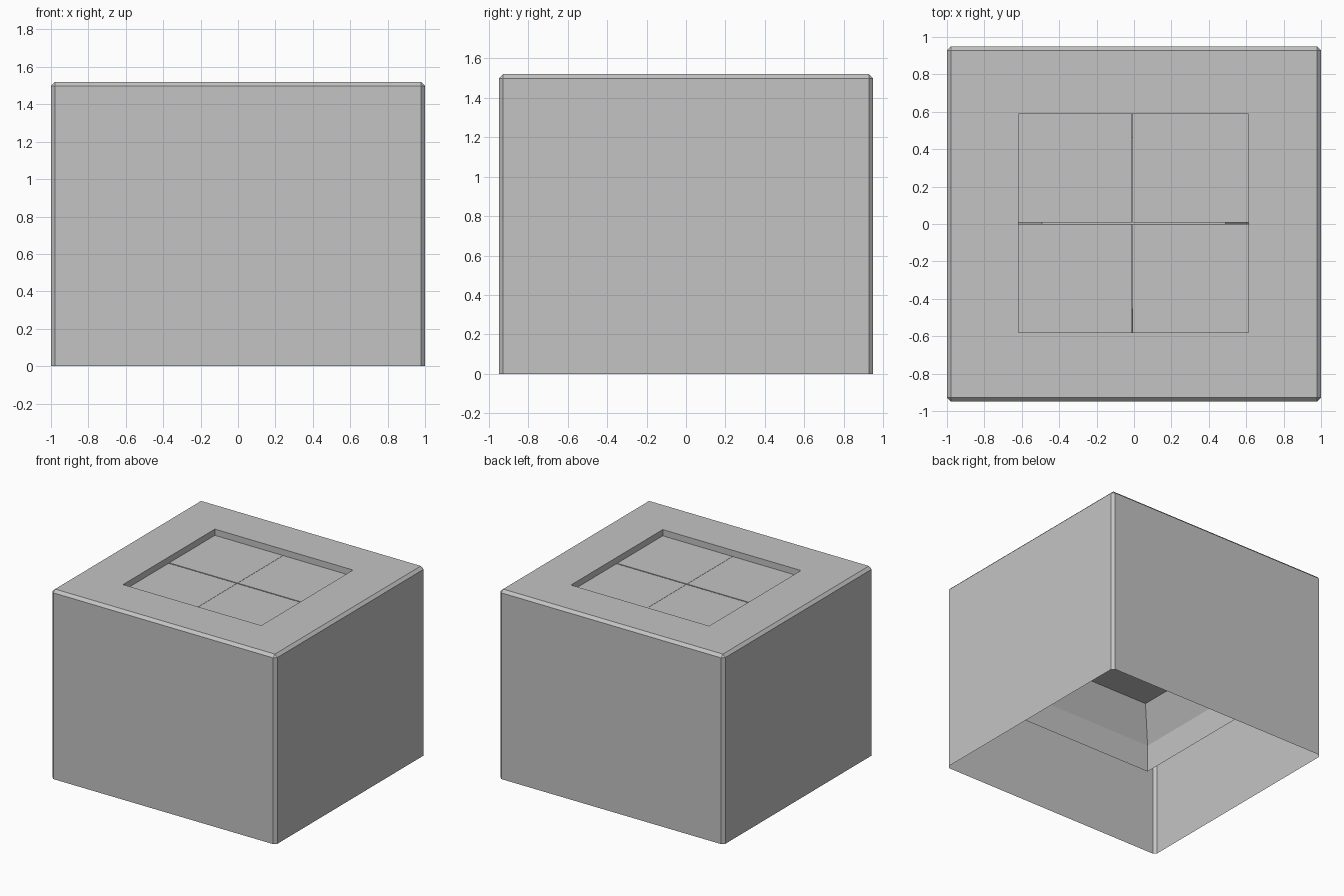
import bpy, bmesh

if "Cube" in bpy.data.objects:
    bpy.data.objects.remove(bpy.data.objects["Cube"])

W, D, H, C = 1.0, 0.95, 1.52, 0.022          # half width, half depth, height, chamfer
X0, X1, Y0, Y1 = -0.617, 0.613, -0.58, 0.587  # opening in the top

grey = bpy.data.materials.new("plain grey")
grey.diffuse_color = (0.55, 0.55, 0.55, 1)
grey.use_nodes = True
grey.node_tree.nodes["Principled BSDF"].inputs["Base Color"].default_value = grey.diffuse_color


def finish(bm, name):
    bmesh.ops.recalc_face_normals(bm, faces=bm.faces)
    me = bpy.data.meshes.new(name)
    bm.to_mesh(me)
    bm.free()
    me.materials.append(grey)
    ob = bpy.data.objects.new(name, me)
    bpy.context.collection.objects.link(ob)
    return ob


def box(bm, x0, x1, y0, y1, z0, z1):
    verts = bmesh.ops.create_cube(bm, size=1)["verts"]
    for v in verts:
        v.co = (x1 if v.co.x > 0 else x0, y1 if v.co.y > 0 else y0, z1 if v.co.z > 0 else z0)


# Outer shell: open below, chamfered on its upright and top edges
bm = bmesh.new()
box(bm, -W, W, -D, D, 0, H)
bottom = [f for f in bm.faces if f.calc_center_median().z < 0.01]
bmesh.ops.delete(bm, geom=bottom, context='FACES')
edges = [e for e in bm.edges if max(v.co.z for v in e.verts) > 0.1]
bmesh.ops.bevel(bm, geom=edges, offset=C, segments=1, affect='EDGES', profile=0.5)

# Opening and the shaft hanging down from it
top = max(bm.faces, key=lambda f: f.calc_center_median().z)
bmesh.ops.inset_individual(bm, faces=[top], thickness=0.3)
for v in top.verts:
    v.co = (X1 if v.co.x > 0 else X0, Y1 if v.co.y > 0 else Y0, H)
ext = bmesh.ops.extrude_discrete_faces(bm, faces=[top])["faces"]
for v in ext[0].verts:
    v.co.z = 0.40
bmesh.ops.delete(bm, geom=ext, context='FACES')
finish(bm, "outer_shell")

# Tapered hood closing the shaft from inside
bm = bmesh.new()
rings = []
for inset, z in ((0.0, 0.62), (0.125, 0.875)):
    rings.append([bm.verts.new((x, y, z)) for x, y in (
        (X0 + inset, Y0 + inset), (X1 - inset, Y0 + inset),
        (X1 - inset, Y1 - inset), (X0 + inset, Y1 - inset))])
low, high = rings
for i in range(4):
    j = (i + 1) % 4
    bm.faces.new((low[i], low[j], high[j], high[i]))
bm.faces.new(high)
finish(bm, "inner_hood")

# Four sunken hatch panels with narrow gaps
for xn, xa, xb in (("left", X0, -0.010), ("right", -0.008, X1)):
    for yn, ya, yb in (("front", Y0, -0.001), ("back", 0.008, Y1)):
        bm = bmesh.new()
        box(bm, xa, xb, ya, yb, H - 0.09, H - 0.05)
        finish(bm, f"hatch_panel_{yn}_{xn}")
